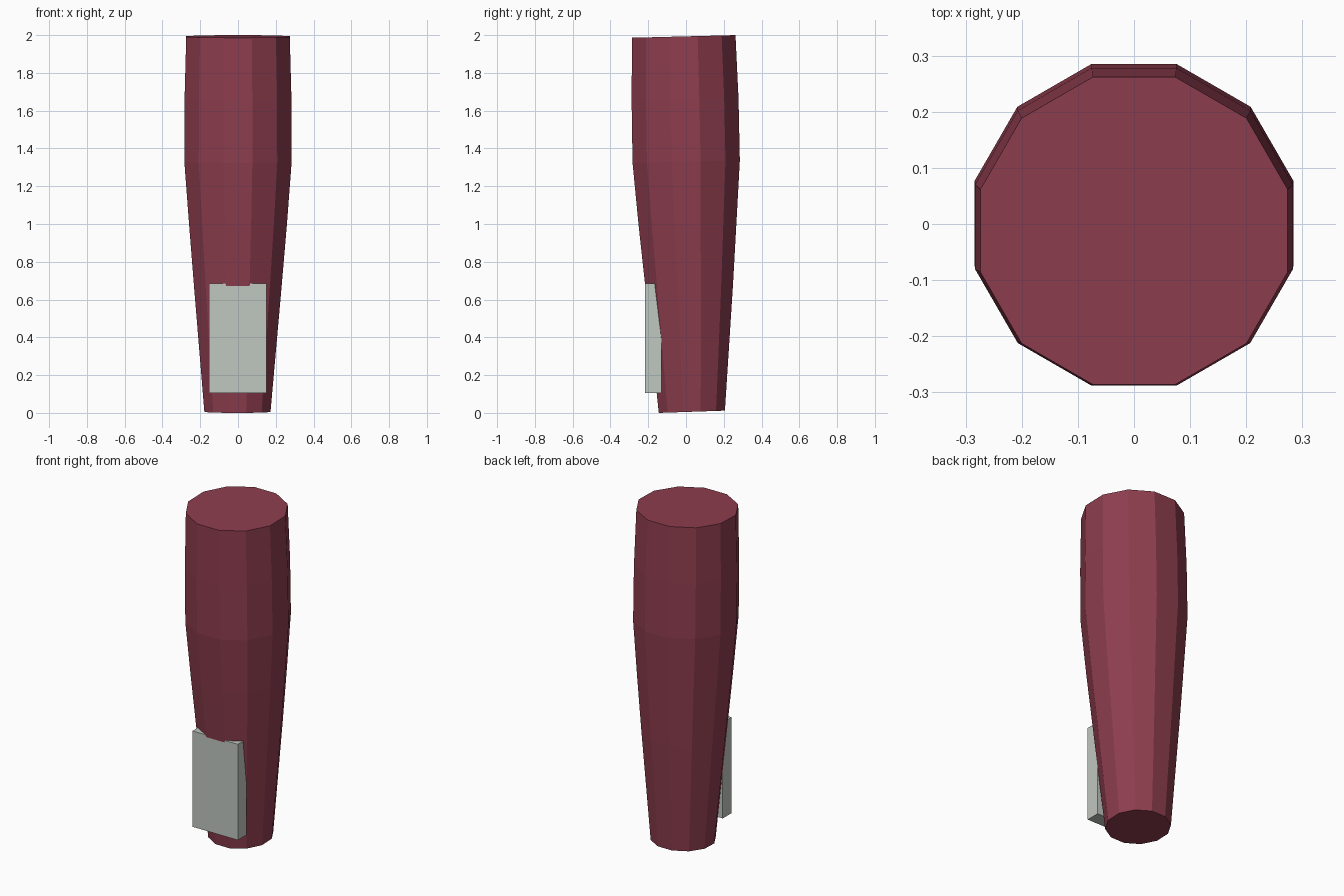
import bpy, bmesh, math

if "Cube" in bpy.data.objects:
    bpy.data.objects.remove(bpy.data.objects["Cube"])


def material(name, color):
    m = bpy.data.materials.new(name)
    m.diffuse_color = (*color, 1)
    m.use_nodes = True
    m.node_tree.nodes["Principled BSDF"].inputs["Base Color"].default_value = m.diffuse_color
    return m


def add_object(name, bm, mat):
    bmesh.ops.recalc_face_normals(bm, faces=bm.faces[:])
    mesh = bpy.data.meshes.new(name)
    bm.to_mesh(mesh)
    bm.free()
    mesh.materials.append(mat)
    ob = bpy.data.objects.new(name, mesh)
    bpy.context.collection.objects.link(ob)
    return ob


maroon = material("maroon", (0.27, 0.047, 0.077))
pale_grey = material("pale grey", (0.53, 0.57, 0.53))

# Tapered twelve-sided limb: z, centre x, centre y, half width, end tilt
SIDES = 12
rings = [(0.006, -0.003, 0.031, 0.175, 0.006),
         (0.66, -0.001, 0.017, 0.231, 0.006),
         (1.00, 0.0, 0.008, 0.259, 0.006),
         (1.33, 0.0, 0.001, 0.284, 0.006),
         (1.66, 0.0, -0.005, 0.283, 0.006),
         (1.993, 0.0, -0.012, 0.274, 0.007)]
bm = bmesh.new()
loops = []
for z, cx, cy, half, tilt in rings:
    radius = half / math.cos(math.pi / SIDES)
    loop = []
    for i in range(SIDES):
        a = 2 * math.pi * (i + 0.5) / SIDES
        loop.append(bm.verts.new((cx + radius * math.cos(a),
                                  cy + radius * math.sin(a),
                                  z + tilt * radius / half * math.sin(a))))
    loops.append(loop)
for low, high in zip(loops, loops[1:]):
    for i in range(SIDES):
        j = (i + 1) % SIDES
        bm.faces.new((low[i], low[j], high[j], high[i]))
bm.faces.new(loops[0])
bm.faces.new(loops[-1])
add_object("limb", bm, maroon)

# Flat guard plate on the lower front
bm = bmesh.new()
bmesh.ops.create_cube(bm, size=1)
bmesh.ops.scale(bm, vec=(0.304, 0.085, 0.58), verts=bm.verts[:])
bmesh.ops.translate(bm, vec=(-0.002, -0.1735, 0.395), verts=bm.verts[:])
add_object("guard_plate", bm, pale_grey)
